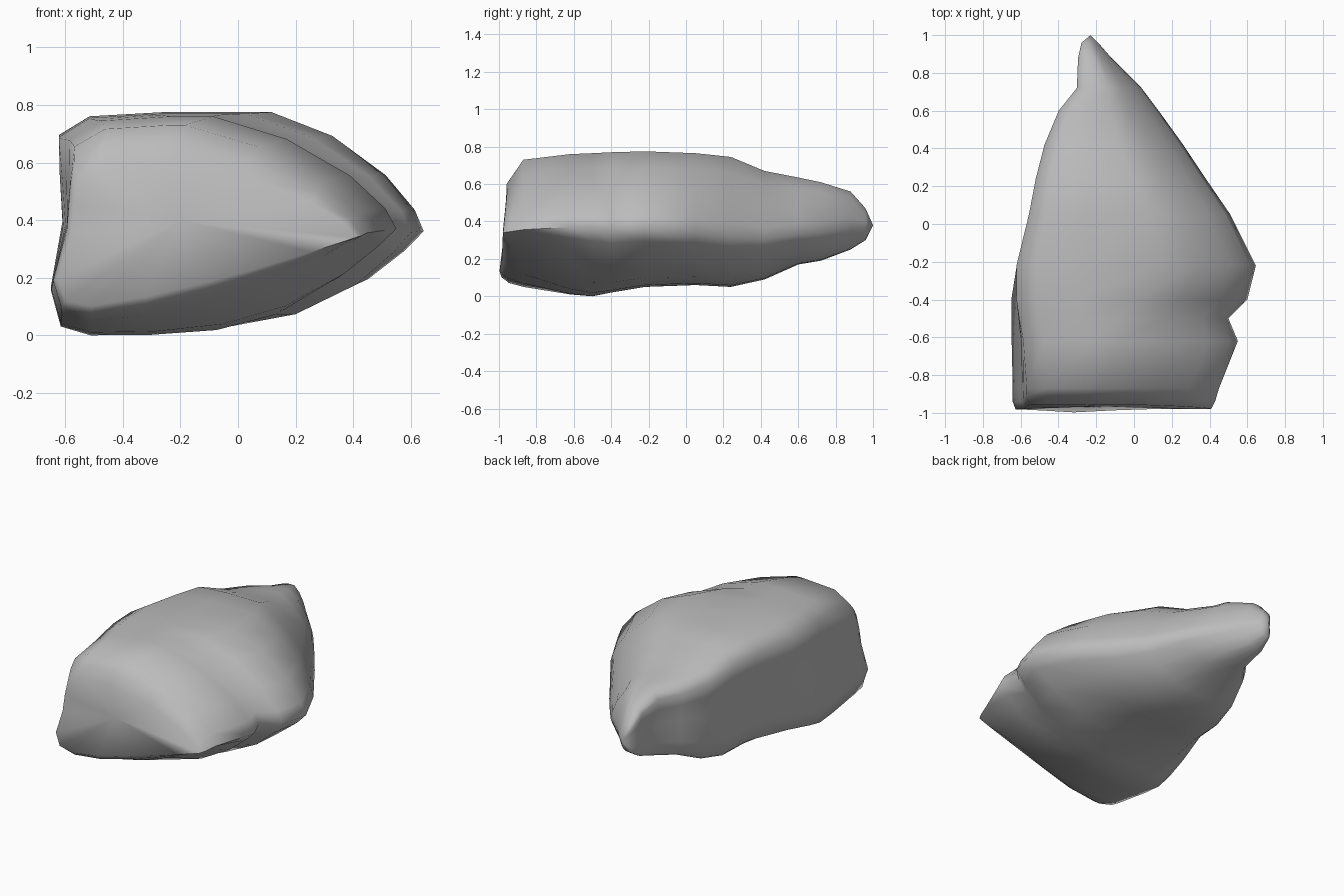
import bpy
import bmesh
import math

cube = bpy.data.objects.get("Cube")
if cube:
    bpy.data.objects.remove(cube, do_unlink=True)


def flat_material(name, colour):
    material = bpy.data.materials.new(name)
    material.use_nodes = True
    material.diffuse_color = colour
    shader = material.node_tree.nodes["Principled BSDF"]
    shader.inputs["Base Color"].default_value = colour
    shader.inputs["Roughness"].default_value = 0.9
    return material


# Boulder slices: depth, left, right, top, bottom, height share of the right edge, crown share
slices = [
    (-.98, -.63, .41, .6, .1, .48, .4),
    (-.94, -.645, .43, .67, .07, .46, .4),
    (-.87, -.645, .45, .73, .05, .45, .42),
    (-.62, -.65, .55, .76, .01, .48, .47),
    (-.5, -.65, .5, .765, 0, .48, .5),
    (-.4, -.65, .6, .77, .02, .45, .54),
    (-.22, -.645, .645, .775, .05, .43, .59),
    (.05, -.58, .51, .765, .06, .4, .6),
    (.24, -.54, .38, .745, .05, .38, .58),
    (.42, -.49, .26, .67, .09, .37, .56),
    (.6, -.41, .13, .635, .17, .35, .52),
    (.72, -.31, .04, .61, .19, .37, .5),
    (.88, -.3, -.12, .56, .25, .42, .5),
    (.96, -.28, -.19, .47, .3, .5, .5),
]

# Steep left flank, right shoulder and underside, as shares of width and height
left_flank = [(.03, .04), (0, .2), (.03, .5), (.02, .72), (.015, .89), (.1, .98), (.3, 1)]
shoulder = [(0, 0), (.4, .2), (.75, .53), (.94, .82), (1, 1)]
underside = [.95, .85, .68, .5, .3, .12]


def slice_outline(depth, left, right, top, bottom, edge, crown):
    """Outline with a steep left flank, a rounded right shoulder and an undercut."""
    # The flank leans inward at the top near the front, and at the foot near the back
    lean = max(-.06, min(.07, -(depth + .35) * .18))
    outline = []
    for s, t in left_flank:
        outline.append((s + (lean * t * t if lean > 0 else -lean * (1 - t)), t))
    for across, drop in shoulder:
        outline.append((crown + (1 - crown) * across, 1 - (1 - edge) * drop))
    # The underside is a sloping plane in front and a full belly behind
    bulge = min(4.2, 1.2 + (depth + 1) * 5)
    for across in underside:
        outline.append((across, edge * ((across - .1) / .9) ** bulge))
    width, height = right - left, top - bottom
    return [(left + width * s, depth, bottom + height * t) for s, t in outline]


def shape_front(point):
    """Bow the foot of the front face forward and tip its brow back."""
    x, y, z = point
    if y < -.9:
        y -= .02 * math.exp(-((x + .3) / .2) ** 2) * (1 - z)
        y += .1 * max(0, z - .32)
    return x, y, z


def loft(name, outlines, front_point, back_point):
    bm = bmesh.new()
    rings = [[bm.verts.new(p) for p in outline] for outline in outlines]
    count = len(rings[0])
    for near, far in zip(rings, rings[1:]):
        for i in range(count):
            j = (i + 1) % count
            bm.faces.new((near[i], near[j], far[j], far[i]))
    for ring, point in ((rings[0], front_point), (rings[-1], back_point)):
        tip = bm.verts.new(point)
        for i in range(count):
            bm.faces.new((ring[i], ring[(i + 1) % count], tip))
    bmesh.ops.recalc_face_normals(bm, faces=bm.faces)
    mesh = bpy.data.meshes.new(name)
    bm.to_mesh(mesh)
    bm.free()
    obj = bpy.data.objects.new(name, mesh)
    bpy.context.collection.objects.link(obj)
    return obj


# Boulder body, closed by a blunt front face and a pointed tail
outlines = []
for section in slices:
    outlines.append([shape_front(p) for p in slice_outline(*section)])
boulder = loft("boulder", outlines, (-.2, -.965, .4), (-.23, 1, .38))
boulder.data.materials.append(flat_material("stone grey", (.5, .5, .5, 1)))

# Smooth stone with only the hardest breaks left sharp
bpy.context.view_layer.objects.active = boulder
boulder.select_set(True)
bpy.ops.object.shade_smooth_by_angle(angle=math.radians(75))
